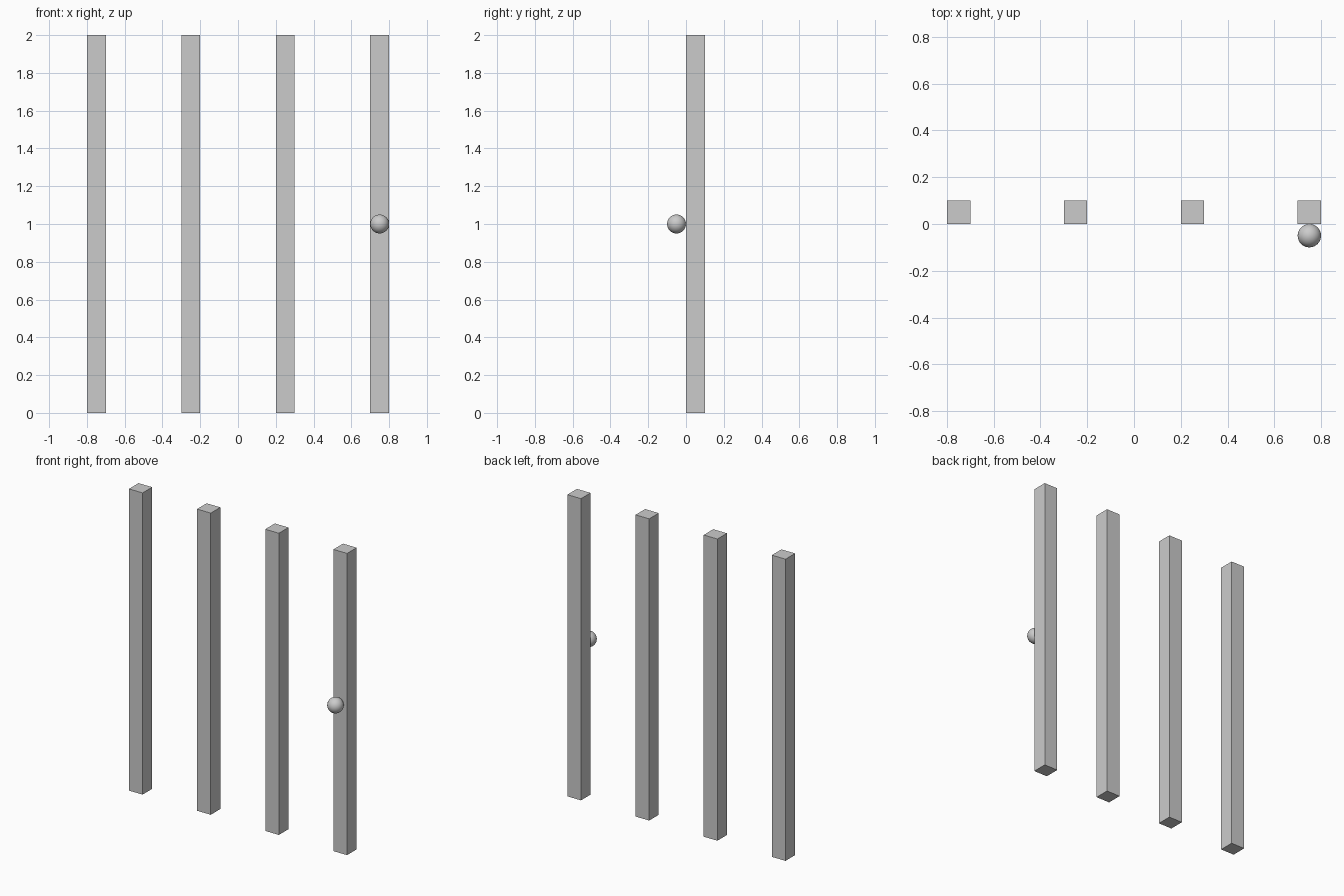
import bpy

if "Cube" in bpy.data.objects:
    bpy.data.objects.remove(bpy.data.objects["Cube"])

# Four square posts in a row
for i in range(4):
    bpy.ops.mesh.primitive_cube_add(size=1, location=(-0.75 + 0.5 * i, 0.05, 1))
    post = bpy.context.object
    post.name = f"post_{i + 1}"
    post.scale = (0.1, 0.1, 2)
    bpy.ops.object.transform_apply(location=False, rotation=False, scale=True)

# Round knob on the front of the right-hand post
bpy.ops.mesh.primitive_uv_sphere_add(segments=32, ring_count=16, radius=0.05,
                                     location=(0.75, -0.05, 1))
bpy.context.object.name = "knob"
bpy.ops.object.shade_smooth()
